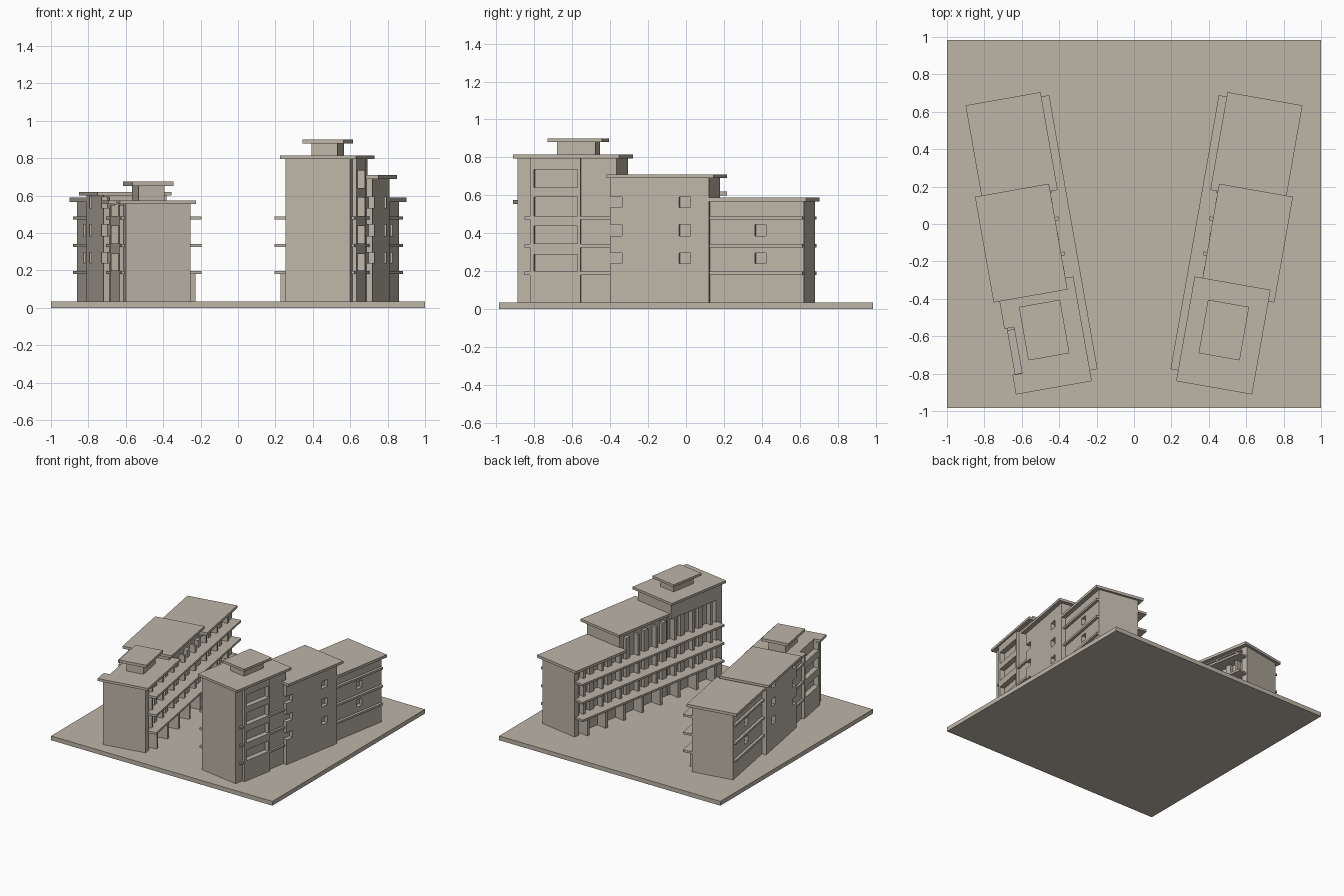
import bpy, bmesh, math

if "Cube" in bpy.data.objects:
    bpy.data.objects.remove(bpy.data.objects["Cube"])

stone = bpy.data.materials.new("warm_grey_stone")
stone.diffuse_color = (0.51, 0.46, 0.39, 1)
stone.use_nodes = True
stone.node_tree.nodes["Principled BSDF"].inputs["Base Color"].default_value = stone.diffuse_color

C, S = math.cos(math.radians(10)), math.sin(math.radians(10))


def add_boxes(name, boxes, side=0):
    """Boxes (u0,u1,v0,v1,z0,z1); side +1/-1 places them in a splayed wing frame."""
    bm = bmesh.new()
    for u0, u1, v0, v1, z0, z1 in boxes:
        verts = bmesh.ops.create_cube(bm, size=1)["verts"]
        for p in verts:
            u = u0 if p.co.x < 0 else u1
            v = v0 if p.co.y < 0 else v1
            z = z0 if p.co.z < 0 else z1
            if side:
                u, v = side * (C * u + S * v), -S * u + C * v
            p.co = (u, v, z)
    bmesh.ops.recalc_face_normals(bm, faces=bm.faces)
    me = bpy.data.meshes.new(name)
    bm.to_mesh(me)
    bm.free()
    me.materials.append(stone)
    ob = bpy.data.objects.new(name, me)
    bpy.context.collection.objects.link(ob)
    return ob


def cut(target, name, boxes, side):
    cutter = add_boxes(name, boxes, side)
    cutter.hide_render = True
    cutter.hide_viewport = True
    mod = target.modifiers.new("openings", "BOOLEAN")
    mod.object = cutter
    mod.operation = "DIFFERENCE"
    mod.solver = "EXACT"


FLOORS = (0.18, 0.325, 0.472)              # slab undersides
WINDOWS = ((0.24, 0.295), (0.385, 0.445), (0.535, 0.592))
G = 0.035                                  # top of the ground slab


def wing(side, tag, tower_h, mid_h, rear_h):
    tall = tower_h > 0.7
    # tower at the front end, with recessed inner face and outer loggias
    tower = add_boxes(tag + "_tower", [(0.395, 0.745, -0.77, -0.24, G, tower_h)], side)
    bays = [(0.20, 0.287), (0.345, 0.437), (0.492, 0.59)] + ([(0.64, 0.735)] if tall else [])
    bay_top = tower_h if tall else 0.55
    top = 0.67 if tall else tower_h - 0.01
    cuts = [(0.35, 0.435, -0.71, -0.2, G - 0.02, top)]
    cuts += [(0.726, 0.80, -0.68, -0.445, a, b) for a, b in bays]
    cut(tower, tag + "_tower_cutter", cuts, side)

    # protruding loggia frame around the openings
    edges = [G] + [z for b in bays for z in b] + [bay_top]
    frame = [(0.74, 0.767, -0.70, -0.68, G, bay_top), (0.74, 0.767, -0.445, -0.43, G, bay_top)]
    for a, b in zip(edges[0::2], edges[1::2]):
        if b > a:
            frame.append((0.74, 0.767, -0.68, -0.445, a, b))
    add_boxes(tag + "_loggia_frame", frame, side)

    # middle block with small square windows
    mid = add_boxes(tag + "_middle_block", [(0.437, 0.777, -0.27, 0.26, G, mid_h)], side)
    cuts = []
    for a, b in WINDOWS:
        cuts += [(0.745, 0.82, -0.30, -0.205, a, b), (0.745, 0.82, 0.10, 0.16, a, b)]
    cut(mid, tag + "_middle_cutter", cuts, side)

    # rear block
    rear = add_boxes(tag + "_rear_block", [(0.405, 0.741, 0.24, 0.762, G, rear_h)], side)
    cuts = [(0.35, 0.437, 0.2, 0.715, G - 0.02, rear_h - 0.01)]
    cuts += [(0.71, 0.80, 0.50, 0.56, a, b) for a, b in WINDOWS[:2]]
    cut(rear, tag + "_rear_cutter", cuts, side)

    # floor slabs forming the long balconies
    add_boxes(tag + "_balcony_slabs",
              [(0.327, 0.762, -0.73, 0.757, z, z + 0.017) for z in FLOORS], side)

    # ground columns, upper piers and narrow wall panels of the inner facade
    columns, piers = [], []
    for i in range(8):
        v = -0.66 + i * 0.19
        columns.append((0.35, 0.44, v - 0.012, v + 0.012, G, FLOORS[0]))
        h = 0.66 if tall and v < 0.25 else min(rear_h, tower_h) - 0.005
        piers.append((0.392, 0.45, v - 0.01, v + 0.01, FLOORS[0], h))
        if i < 7:
            piers.append((0.41, 0.45, v + 0.075, v + 0.12, FLOORS[0], h))
    add_boxes(tag + "_ground_columns", columns, side)
    add_boxes(tag + "_facade_piers", piers, side)

    # overhanging flat roofs
    if tall:
        roof = [(0.368, 0.78, -0.788, -0.22, tower_h, tower_h + 0.02)]
    else:                                  # lower roof is notched over the loggia
        a, b = tower_h, tower_h + 0.02
        roof = [(0.368, 0.728, -0.788, -0.22, a, b),
                (0.728, 0.78, -0.788, -0.682, a, b),
                (0.728, 0.78, -0.432, -0.22, a, b)]
    add_boxes(tag + "_tower_roof", roof, side)
    add_boxes(tag + "_middle_roof", [(0.411, 0.812, -0.283, 0.291, mid_h, mid_h + 0.02)], side)
    add_boxes(tag + "_rear_roof", [(0.37, 0.777, 0.25, 0.781, rear_h, rear_h + 0.022)], side)

    # rooftop plant room
    z = tower_h + 0.02
    add_boxes(tag + "_plant_room", [(0.502, 0.641, -0.578, -0.372, z, z + 0.08)], side)
    add_boxes(tag + "_plant_room_roof",
              [(0.46, 0.683, -0.62, -0.33, z + 0.068 + 0.01, z + 0.1)]
              if not tall else [(0.46, 0.683, -0.62, -0.33, z + 0.065, z + 0.085)], side)


add_boxes("ground_slab", [(-1, 1, -0.985, 0.985, 0, G)])
wing(1, "right_wing", 0.795, 0.69, 0.567)
wing(-1, "left_wing", 0.555, 0.60, 0.567)
